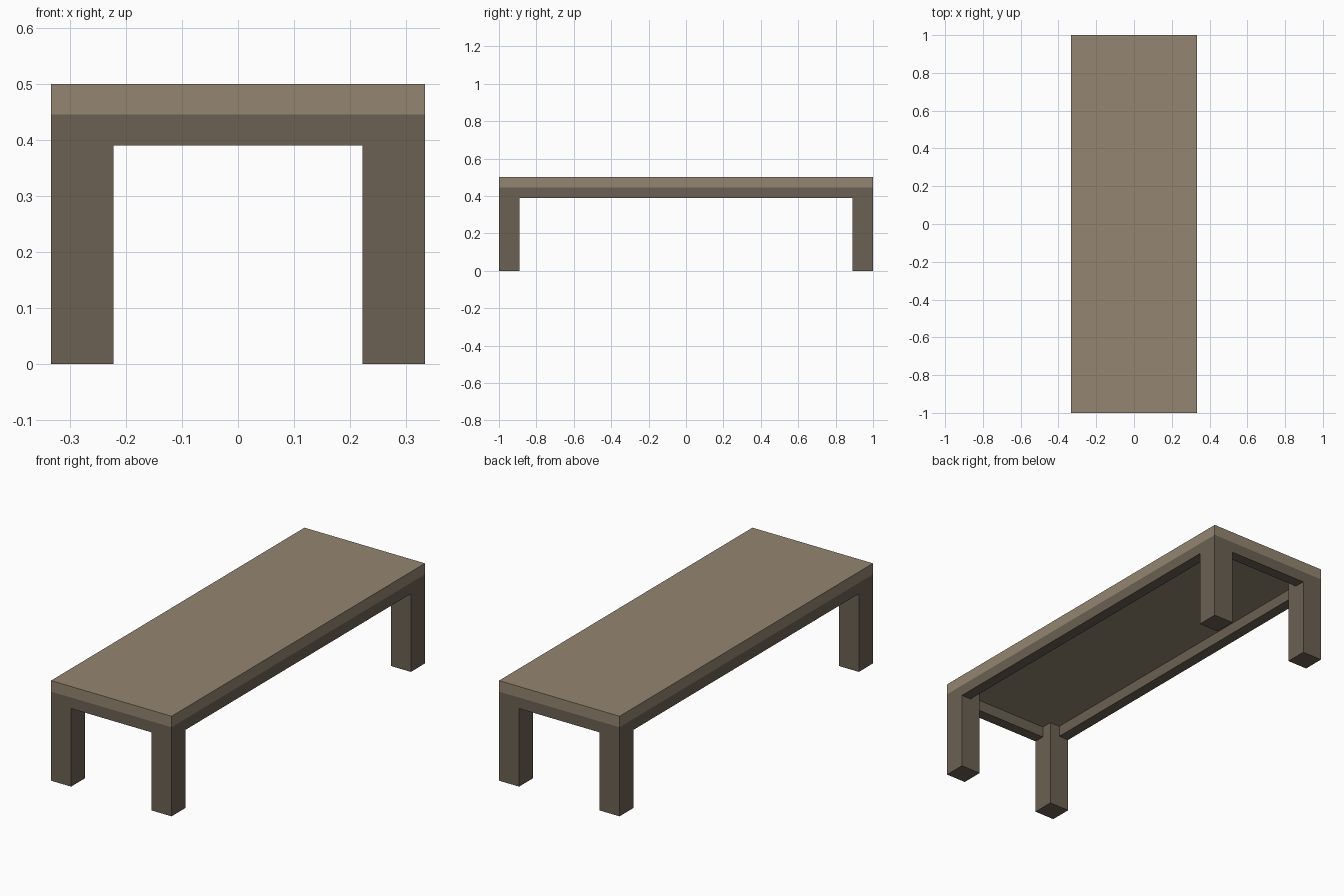
import bpy

cube = bpy.data.objects.get("Cube")
if cube:
    bpy.data.objects.remove(cube, do_unlink=True)


def make_material(name, rgb):
    mat = bpy.data.materials.new(name)
    mat.use_nodes = True
    color = (*rgb, 1.0)
    mat.diffuse_color = color
    mat.node_tree.nodes["Principled BSDF"].inputs["Base Color"].default_value = color
    return mat


light_wood = make_material("light_wood", (0.296, 0.238, 0.165))
dark_wood = make_material("dark_wood", (0.147, 0.120, 0.087))


def box(name, center, size, mat):
    bpy.ops.mesh.primitive_cube_add(size=1, location=center)
    obj = bpy.context.object
    obj.name = name
    obj.scale = size
    bpy.ops.object.transform_apply(location=False, rotation=False, scale=True)
    obj.data.materials.append(mat)
    return obj


HALF_X, HALF_Y, HEIGHT = 0.333, 1.0, 0.5
TOP = 0.055      # thickness of the top
LEG = 0.111      # square leg width
RAIL = 0.055     # rail height and thickness
under = HEIGHT - TOP
rail_z = under - RAIL / 2

# Flat top
box("table_top", (0, 0, HEIGHT - TOP / 2), (2 * HALF_X, 2 * HALF_Y, TOP), light_wood)

# Four corner legs, flush with the top
for sy, end in ((-1, "front"), (1, "back")):
    for sx, side in ((1, "left"), (-1, "right")):
        box(f"{end}_{side}_leg",
            (sx * (HALF_X - LEG / 2), sy * (HALF_Y - LEG / 2), under / 2),
            (LEG, LEG, under), dark_wood)

# Short rails between the legs at each end
for sy, end in ((-1, "front"), (1, "back")):
    box(f"{end}_rail", (0, sy * (HALF_Y - RAIL / 2), rail_z),
        (2 * (HALF_X - LEG), RAIL, RAIL), dark_wood)

# Long rails between the legs on each side
for sx, side in ((1, "left"), (-1, "right")):
    box(f"{side}_rail", (sx * (HALF_X - RAIL / 2), 0, rail_z),
        (RAIL, 2 * (HALF_Y - LEG), RAIL), dark_wood)
